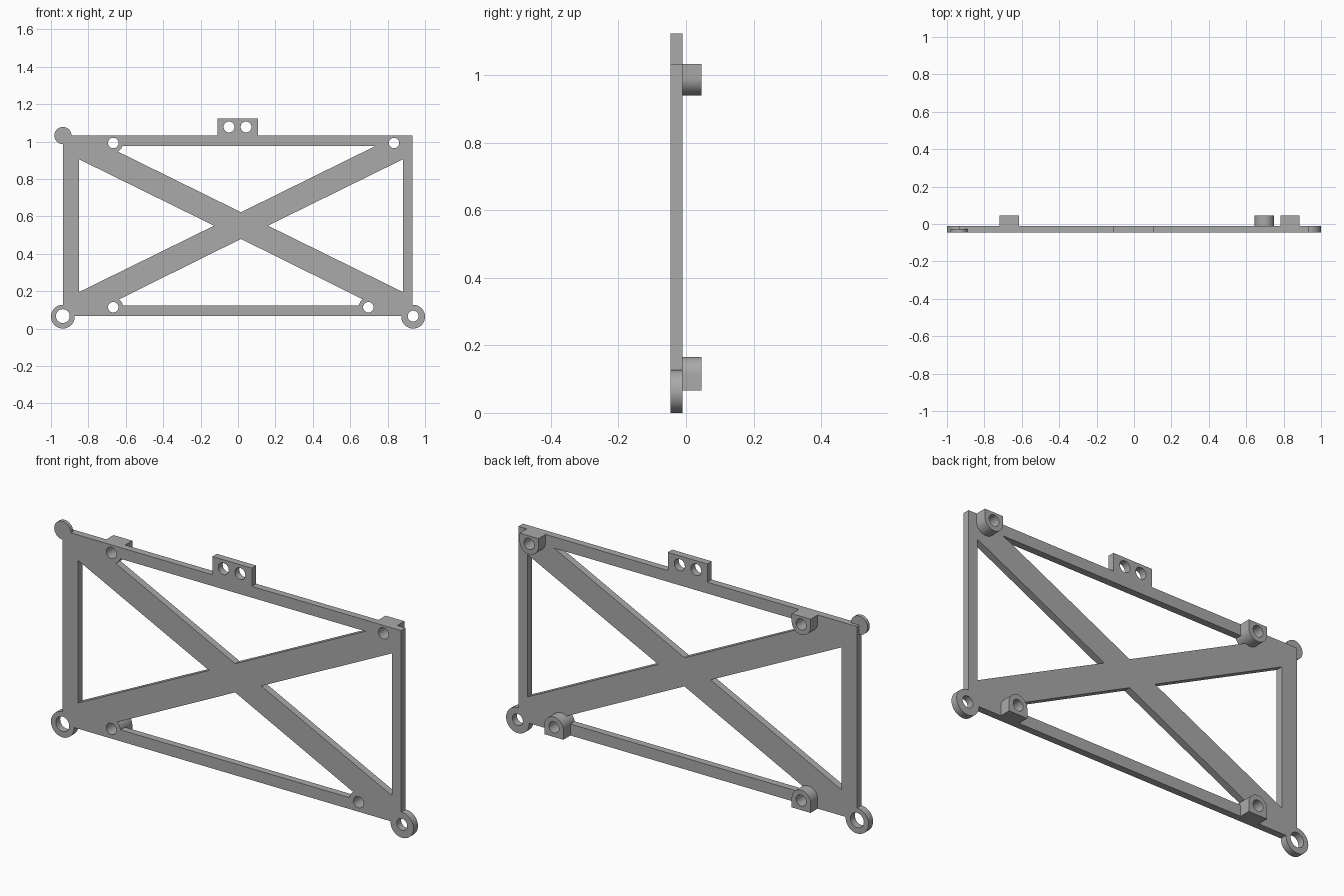
import bpy, bmesh, math

cube = bpy.data.objects.get("Cube")
if cube:
    bpy.data.objects.remove(cube, do_unlink=True)

FRONT, BACK, BOSS_BACK = -0.0455, -0.0105, 0.0455
LEFT, RIGHT, BOTTOM, TOP = -0.936, 0.932, 0.066, 1.032

grey = bpy.data.materials.new("plain grey")
grey.use_nodes = True
colour = (0.4, 0.4, 0.4, 1)
grey.diffuse_color = colour
grey.node_tree.nodes["Principled BSDF"].inputs["Base Color"].default_value = colour


def prism(name, outline, y0, y1):
    """Extrude an (x, z) outline along y."""
    bm = bmesh.new()
    face = bm.faces.new([bm.verts.new((x, y0, z)) for x, z in outline])
    ext = bmesh.ops.extrude_face_region(bm, geom=[face])
    moved = [v for v in ext["geom"] if isinstance(v, bmesh.types.BMVert)]
    bmesh.ops.translate(bm, verts=moved, vec=(0, y1 - y0, 0))
    bmesh.ops.recalc_face_normals(bm, faces=bm.faces)
    mesh = bpy.data.meshes.new(name)
    bm.to_mesh(mesh)
    bm.free()
    mesh.materials.append(grey)
    obj = bpy.data.objects.new(name, mesh)
    bpy.context.collection.objects.link(obj)
    return obj


def arc(x, z, r, start=0, sweep=360, n=48):
    count = n if sweep == 360 else n + 1
    angles = [math.radians(start + sweep * i / n) for i in range(count)]
    return [(x + r * math.cos(a), z + r * math.sin(a)) for a in angles]


def box(x0, x1, z0, z1):
    return [(x0, z0), (x1, z0), (x1, z1), (x0, z1)]


def combine(target, tool, operation):
    """Apply one boolean and discard the tool."""
    mod = target.modifiers.new("combine", "BOOLEAN")
    mod.object, mod.operation, mod.solver = tool, operation, "EXACT"
    bpy.context.view_layer.objects.active = target
    bpy.ops.object.modifier_apply(modifier=mod.name)
    bpy.data.objects.remove(tool, do_unlink=True)


# Flat plate with four triangular windows that leave the cross bracing
frame = prism("braced_frame", box(LEFT, RIGHT, BOTTOM, TOP), FRONT, BACK)
windows = [
    [(-0.85, 0.195), (-0.85, 0.905), (-0.128, 0.55)],
    [(0.882, 0.195), (0.882, 0.905), (0.16, 0.55)],
    [(-0.703, 0.976), (0.735, 0.976), (0.016, 0.622)],
    [(-0.703, 0.123), (0.735, 0.123), (0.016, 0.479)],
]
for outline in windows:
    combine(frame, prism("window_cutter", outline, -0.2, 0.2), "DIFFERENCE")

# Mounting tab on the top rail
combine(frame, prism("top_tab", box(-0.11, 0.108, 1.0, 1.123), FRONT, BACK), "UNION")

# Round eyes at the lower corners and a thin disc at the upper right corner
EYE = 0.0635
for x in (-1 + EYE, 1 - EYE):
    combine(frame, prism("corner_eye", arc(x, EYE, EYE), FRONT, BACK), "UNION")
combine(frame, prism("corner_disc", arc(LEFT, TOP, 0.046), FRONT, -0.028), "UNION")

# Rear bosses, rounded inward and flat at the frame edge
R = 0.052
bosses = [(-0.667, 0.992, 1), (0.834, 0.992, 1), (-0.667, 0.114, -1), (0.697, 0.114, -1)]
for x, z, side in bosses:
    edge = TOP if side > 0 else BOTTOM
    outline = arc(x, z, R, 180 if side > 0 else 0, 180, 24)
    outline += [(x + side * R, edge), (x - side * R, edge)]
    combine(frame, prism("rear_boss", outline, FRONT, BOSS_BACK), "UNION")

# Through holes in bosses, tab and eyes
holes = [(x, z, 0.028) for x, z, _ in bosses]
holes += [(-0.048, 1.078, 0.029), (0.043, 1.078, 0.029)]
holes += [(-1 + EYE, EYE + 0.003, 0.037), (1 - EYE, EYE + 0.003, 0.029)]
for x, z, r in holes:
    combine(frame, prism("hole_cutter", arc(x, z, r, n=32), -0.2, 0.2), "DIFFERENCE")

bpy.ops.object.select_all(action="DESELECT")
frame.select_set(True)
bpy.context.view_layer.objects.active = frame
bpy.ops.object.shade_smooth_by_angle(angle=math.radians(30))
